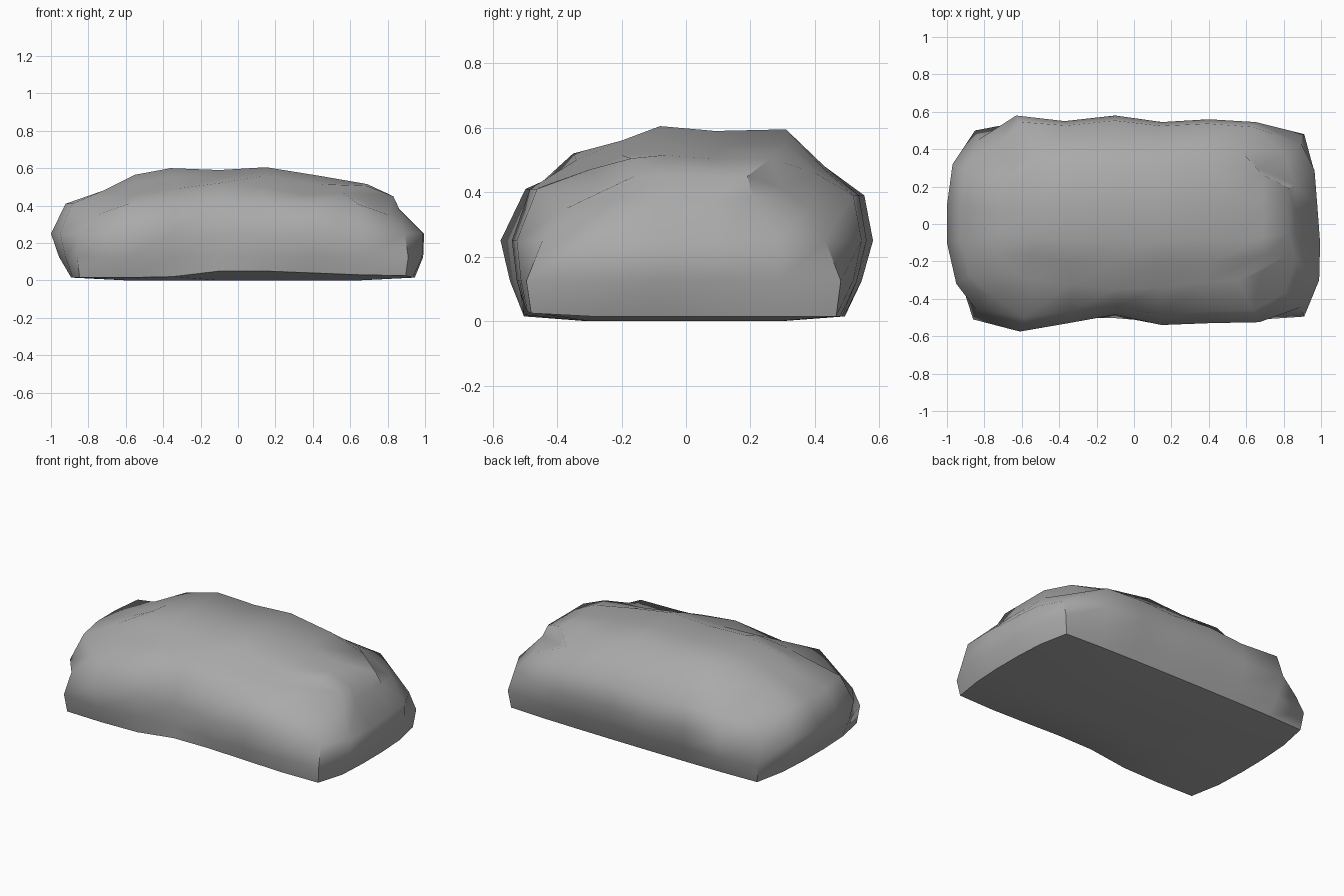
import bpy, bmesh, math
from mathutils import Vector

cube = bpy.data.objects.get("Cube")
if cube:
    bpy.data.objects.remove(cube, do_unlink=True)

NX, NY = 7, 5                      # segments along the length and the depth
COUNT = 2 * (NX + NY)
CORNERS = (0, NX, NX + NY, 2 * NX + NY, COUNT)

# Widest outline, counter-clockwise from the front left corner
girth = [(-.86, -.51), (-.61, -.575), (-.35, -.53), (-.1, -.485),
         (.15, -.54), (.41, -.53), (.67, -.525), (.91, -.495),
         (.99, -.3), (.995, -.1), (.98, .1), (.965, .29),
         (.91, .48), (.65, .545), (.4, .56), (.15, .545),
         (-.1, .58), (-.37, .55), (-.63, .58), (-.85, .5),
         (-.97, .32), (-1, .1), (-1, -.1), (-.95, -.32)]
girth = [Vector((x, y, .25)) for x, y in girth]

# Upper rim, in the same order
rim_x = [-.62, -.52, -.33, -.1, .13, .36, .56, .67]
rim_front = [(-.28, .46), (-.3, .47), (-.32, .49), (-.35, .52),
             (-.34, .5), (-.31, .46), (-.3, .47), (-.26, .42)]
rim_back = [(.31, .46), (.39, .48), (.42, .48), (.43, .48),
            (.43, .48), (.43, .47), (.4, .46), (.3, .41)]
side_y = [-.16, -.05, .07, .19]
rim = [Vector((x, *p)) for x, p in zip(rim_x, rim_front)]
rim += [Vector((.83, y, .45)) for y in side_y]
rim += [Vector((x, *p)) for x, p in reversed(list(zip(rim_x, rim_back)))]
rim += [Vector((-.72, y, .48)) for y in reversed(side_y)]

# Lifted front edge of the base
front_lift = [.015, .015, .02, .05, .05, .04, .03, .025]


def base_point(i):
    """Nearly straight base edge between the two nearest corners."""
    side = max(s for s in range(4) if CORNERS[s] <= i)
    start, end = CORNERS[side], CORNERS[side + 1]
    t = (i - start) / (end - start)
    p = girth[start].lerp(girth[end % COUNT], t)
    p.x, p.y = p.x * .985, p.y * .97
    bulge = .05 * math.sin(math.pi * t) ** .5
    if side % 2:
        p.x += math.copysign(bulge, p.x)
    else:
        p.y += math.copysign(bulge * .3, p.y)
    p.z = front_lift[i] if i <= NX else .015
    return p


def column(i):
    """Points from the base up to the rim for one place on the outline."""
    mid, top, base = girth[i].copy(), rim[i], base_point(i)
    on_right = NX < i < NX + NY
    on_back = NX + NY < i < 2 * NX + NY
    low = base.lerp(mid, .9 if on_right else .6)
    if i in CORNERS:
        low = mid.copy()
        mid.x, mid.y = mid.x * .98, mid.y * .9
        high = mid.lerp(top, .4)
        high.z = .35
    elif on_right:
        high = mid.lerp(top, .8)
        high.z = .38
    else:
        high = mid.lerp(top, .18 if on_back else .28)
        high.z = .39 if on_back else .41
    low.z = .125
    return [base, low, mid, high, top]


bm = bmesh.new()
columns = [[bm.verts.new(p) for p in column(i)] for i in range(COUNT)]


def fill(level, inner):
    """Span one closed ring with a grid whose inner points follow a rule."""
    ring = [c[level] for c in columns]
    grid = {}
    for j in range(NY + 1):
        for i in range(NX + 1):
            front, back = ring[i], ring[2 * NX + NY - i]
            if j == 0:
                v = front
            elif j == NY:
                v = back
            elif i == NX:
                v = ring[NX + j]
            elif i == 0:
                v = ring[COUNT - j]
            else:
                v = bm.verts.new(inner(i, j, front.co.lerp(back.co, j / NY)))
            grid[i, j] = v
    for j in range(NY):
        for i in range(NX):
            bm.faces.new((grid[i, j], grid[i + 1, j],
                          grid[i + 1, j + 1], grid[i, j + 1]))


# Flanks
for i in range(COUNT):
    a, b = columns[i], columns[(i + 1) % COUNT]
    for k in range(len(a) - 1):
        bm.faces.new((a[k], b[k], b[k + 1], a[k + 1]))

# Uneven plateau and flat underside
plateau_x = [-.55, -.36, -.1, .15, .43, .69]
plateau_y = [-.2, -.08, .09, .31]
along = [.565, .6, .59, .605, .56, .515]
across = [-.045, 0, -.015, -.01]


def plateau(i, j, p):
    y = plateau_y[j - 1]
    if i in (1, NX - 1):           # pull the ends of the plateau together
        y *= .85
    return Vector((plateau_x[i - 1], y, max(.505, along[i - 1] + across[j - 1])))


fill(-1, plateau)
fill(0, lambda i, j, p: Vector((p.x, p.y, 0)))
bmesh.ops.recalc_face_normals(bm, faces=bm.faces)

mesh = bpy.data.meshes.new("rock")
bm.to_mesh(mesh)
bm.free()
rock = bpy.data.objects.new("rock", mesh)
bpy.context.collection.objects.link(rock)

# Plain stone colour
stone = bpy.data.materials.new("stone_grey")
stone.use_nodes = True
colour = (.4, .4, .4, 1)
stone.diffuse_color = colour
stone.node_tree.nodes["Principled BSDF"].inputs["Base Color"].default_value = colour
mesh.materials.append(stone)

# Soft shading with crisp base and lower corners
bpy.ops.object.select_all(action='DESELECT')
rock.select_set(True)
bpy.context.view_layer.objects.active = rock
bpy.ops.object.shade_smooth_by_angle(angle=math.radians(50))
